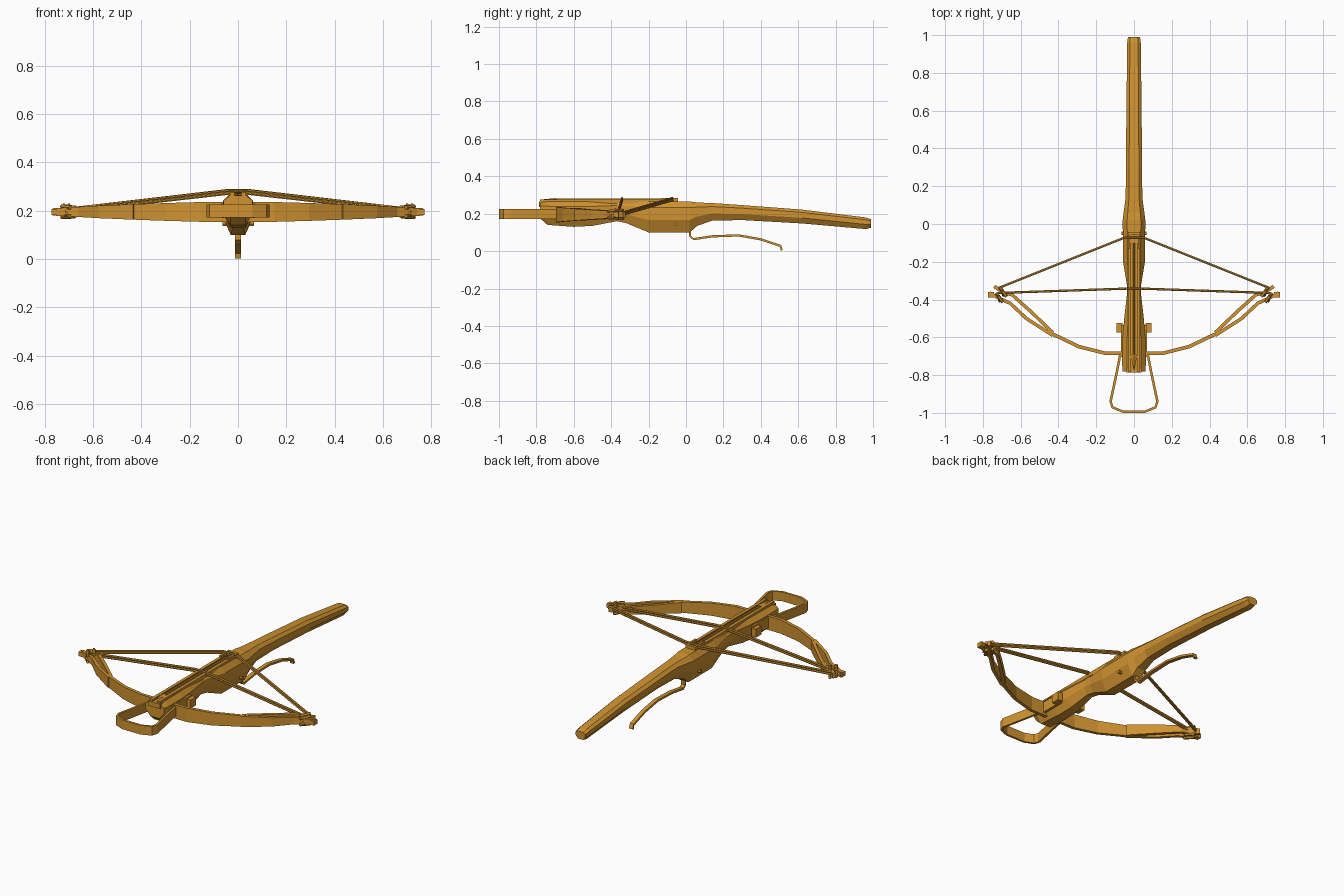
import bpy, bmesh, math
from mathutils import Vector

cube = bpy.data.objects.get("Cube")
if cube:
    bpy.data.objects.remove(cube)

wood = bpy.data.materials.new("amber_wood")
wood.use_nodes = True
AMBER = (0.63, 0.29, 0.03, 1)
wood.diffuse_color = AMBER
wood.node_tree.nodes["Principled BSDF"].inputs["Base Color"].default_value = AMBER


def finish(name, bm):
    bmesh.ops.recalc_face_normals(bm, faces=bm.faces)
    mesh = bpy.data.meshes.new(name)
    bm.to_mesh(mesh)
    bm.free()
    mesh.materials.append(wood)
    obj = bpy.data.objects.new(name, mesh)
    bpy.context.collection.objects.link(obj)
    return obj


def loft(name, rings):
    """Skin a row of equal-sized point rings and cap both ends."""
    bm = bmesh.new()
    rows = [[bm.verts.new(p) for p in ring] for ring in rings]
    n = len(rows[0])
    for a, b in zip(rows, rows[1:]):
        for i in range(n):
            j = (i + 1) % n
            bm.faces.new((a[i], a[j], b[j], b[i]))
    bm.faces.new(rows[0])
    bm.faces.new(rows[-1])
    return finish(name, bm)


def box(name, center, size):
    bm = bmesh.new()
    bmesh.ops.create_cube(bm, size=1)
    bmesh.ops.scale(bm, vec=size, verts=bm.verts)
    bmesh.ops.translate(bm, vec=center, verts=bm.verts)
    return finish(name, bm)


def rod(name, points, radius, sides=6):
    """Round bar along a path."""
    pts = [Vector(p) for p in points]
    rings = []
    for i, p in enumerate(pts):
        d = (pts[min(i + 1, len(pts) - 1)] - pts[max(i - 1, 0)]).normalized()
        u = d.cross(Vector((0, 0, 1)))
        u = u.normalized() if u.length > 0.01 else Vector((1, 0, 0))
        v = d.cross(u)
        angles = [2 * math.pi * k / sides for k in range(sides)]
        rings.append([p + radius * (u * math.cos(a) + v * math.sin(a)) for a in angles])
    return loft(name, rings)


def band(name, path, thick, half_heights, z):
    """Upright flat strip following a path seen from above."""
    pts = [Vector(p) for p in path]
    rings = []
    for i, (p, h) in enumerate(zip(pts, half_heights)):
        d = (pts[min(i + 1, len(pts) - 1)] - pts[max(i - 1, 0)]).normalized()
        n = Vector((-d.y, d.x)) * thick / 2
        rings.append([(p.x + s * n.x, p.y + s * n.y, z + t * h)
                      for s, t in ((1, 1), (-1, 1), (-1, -1), (1, -1))])
    return loft(name, rings)


# Stock: y, bottom, top, half width
STOCK = [(-.78, .175, .26, .06), (-.74, .14, .265, .063), (-.60, .13, .265, .06),
         (-.50, .135, .265, .052), (-.37, .16, .265, .037), (-.32, .15, .265, .038),
         (-.20, .10, .265, .058), (.02, .10, .265, .06), (.06, .135, .26, .055),
         (.14, .163, .257, .044), (.30, .166, .246, .043), (.62, .148, .222, .040),
         (.96, .118, .18, .036), (.99, .125, .17, .032)]


def stock_ring(y, lo, hi, w):
    outline = [(.5, 0), (1, .4), (1, .8), (.6, 1)]
    half = [(w * a, y, lo + (hi - lo) * b) for a, b in outline]
    return half + [(-x, yy, zz) for x, yy, zz in reversed(half)]


loft("stock", [stock_ring(*row) for row in STOCK])

# Bolt channel and release
for s, side in ((1, "left"), (-1, "right")):
    box(f"channel_rail_{side}", (s * .024, -.44, .265), (.018, .68, .022))
    box(f"release_cheek_{side}", (s * .026, -.09, .27), (.012, .08, .03))
    box(f"prod_side_plate_{side}", (s * .062, -.62, .20), (.014, .17, .062))
    box(f"wedge_{side}", (s * .077, -.55, .198), (.03, .05, .05))
box("release_bar", (0, -.05, .27), (.065, .016, .03))
box("front_nose", (0, -.775, .25), (.08, .022, .028))
rod("release_pin", [(-.065, -.05, .145), (.067, -.05, .145)], .009)
rod("bolt_shaft", [(0, -.70, .275), (0, -.10, .275)], .006)
loft("bolt_head", [[(r, y, .275), (0, y, .275 + r * .5), (-r, y, .275), (0, y, .275 - r * .5)]
                   for r, y in ((.005, -.68), (.017, -.70), (.001, -.775))])

# Bow arms in the resting and drawn positions, with bindings and strings
REST = [(.43, -.59), (.57, -.50), (.655, -.42), (.71, -.395), (.765, -.365)]
DRAWN = [(.43, -.575), (.55, -.46), (.645, -.375), (.69, -.365), (.74, -.33)]
BASE = [(0, -.685), (.15, -.685), (.29, -.65), (.43, -.583)]
for s, side in ((1, "left"), (-1, "right")):
    band(f"bow_arm_{side}", [(s * x, y) for x, y in BASE], .019,
         [.041, .041, .037, .032], .195)
    for state, path in (("rest", REST), ("drawn", DRAWN)):
        band(f"bow_tip_{state}_{side}", [(s * x, y) for x, y in path], .018,
             [.032, .026, .021, .018, .015], .195)
        x, y = path[3]
        for k in (-1, 1):
            rod(f"binding_{state}_{side}", [(s * (x - .015), y - .02, .195 + k * .018),
                (s * (x + .02), y + .03, .195 + k * .022)], .009)
        rod(f"string_loop_{state}_{side}",
            [(s * x, y - .014, .18), (s * (x + .012), y + .022, .225)], .008)
    box(f"tip_nock_{side}", (s * .757, -.375, .195), (.03, .03, .026))

for dz in (-.006, .006):
    rod("string_rest", [(-.72, -.365, .20 + dz), (-.04, -.342, .277 + dz),
                        (.04, -.342, .277 + dz), (.72, -.365, .20 + dz)], .006)
    rod("string_drawn", [(-.72, -.34, .20 + dz), (-.05, -.072, .278 + dz),
                         (.05, -.072, .278 + dz), (.72, -.34, .20 + dz)], .006)

# Foot stirrup
HALF = [(.072, -.685), (.09, -.78), (.124, -.94), (.114, -.97), (.06, -.993)]
loop = HALF + [(-x, y) for x, y in reversed(HALF)]
band("stirrup", loop, .013, [.027] * len(loop), .199)

# Long trigger lever
LEVER = [(.022, .115), (.022, .08), (.04, .064), (.14, .079), (.28, .084),
         (.40, .063), (.505, .028), (.512, .004)]
rings = []
for i, (y, z) in enumerate(LEVER):
    a, b = LEVER[max(i - 1, 0)], LEVER[min(i + 1, len(LEVER) - 1)]
    n = Vector((a[1] - b[1], b[0] - a[0])).normalized() * .006
    rings.append([(x, y + k * n.x, max(0, z + k * n.y))
                  for x, k in ((.012, 1), (-.012, 1), (-.012, -1), (.012, -1))])
loft("trigger_lever", rings)
